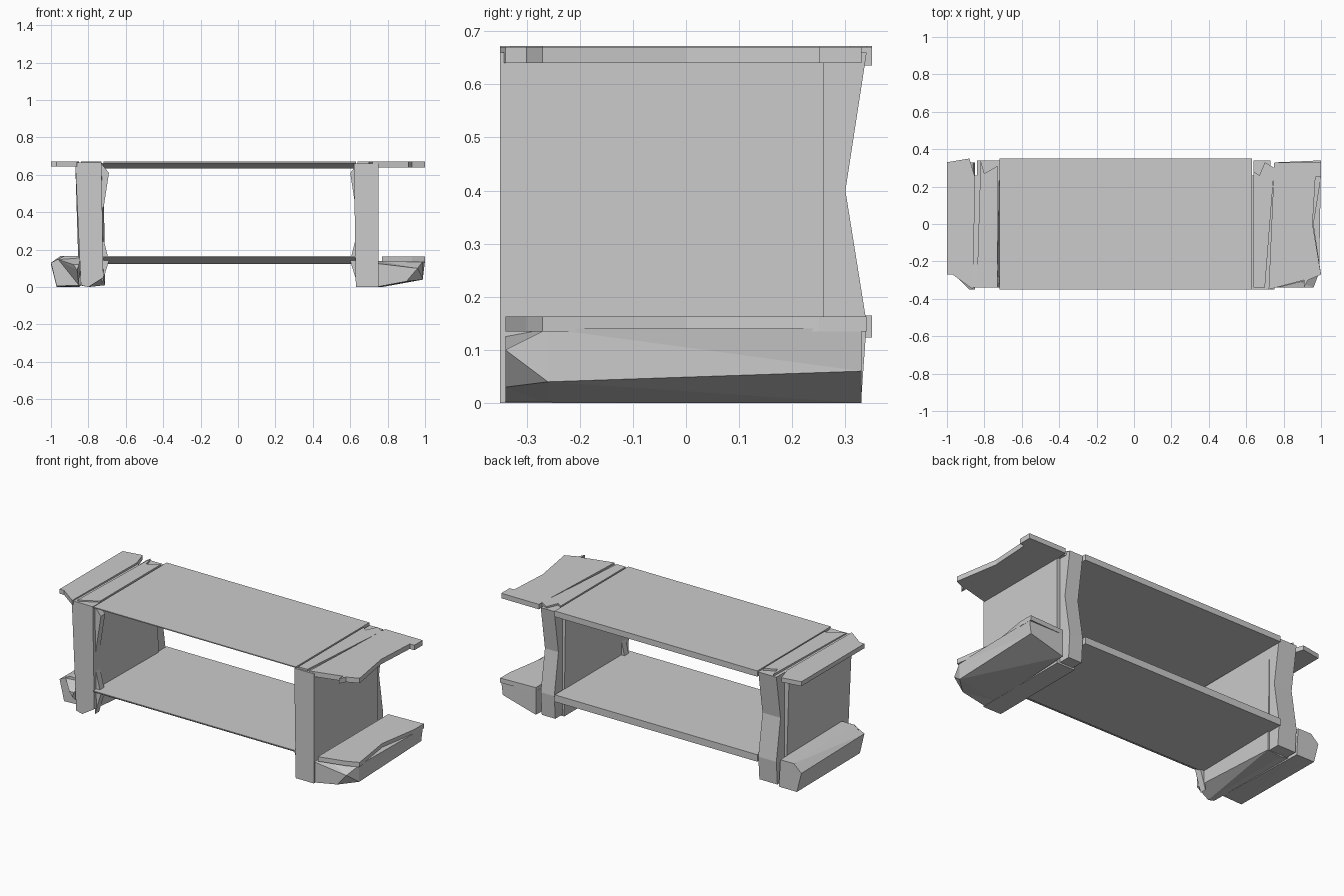
import bpy, bmesh

if "Cube" in bpy.data.objects:
    bpy.data.objects.remove(bpy.data.objects["Cube"])

grey = bpy.data.materials.new("plain grey")
grey.use_nodes = True
colour = (0.6, 0.6, 0.6, 1)
grey.diffuse_color = colour
grey.node_tree.nodes["Principled BSDF"].inputs["Base Color"].default_value = colour


def loft(name, rings):
    """Closed flat-shaded solid through rings of matching points."""
    bm = bmesh.new()
    loops = [[bm.verts.new(p) for p in ring] for ring in rings]
    n = len(loops[0])
    bm.faces.new(loops[0])
    bm.faces.new(loops[-1][::-1])
    for a, b in zip(loops, loops[1:]):
        for i in range(n):
            j = (i + 1) % n
            bm.faces.new((a[i], b[i], b[j], a[j]))
    bmesh.ops.recalc_face_normals(bm, faces=bm.faces)
    bmesh.ops.triangulate(bm, faces=[f for f in bm.faces if len(f.verts) > 3])
    mesh = bpy.data.meshes.new(name)
    bm.to_mesh(mesh)
    bm.free()
    mesh.materials.append(grey)
    obj = bpy.data.objects.new(name, mesh)
    bpy.context.collection.objects.link(obj)
    return obj


def along_y(name, *sections):
    """Each section is a y position and a profile of (x, z) points."""
    return loft(name, [[(x, y, z) for x, z in prof] for y, prof in sections])


def plate(name, outline, low, high):
    """Flat board from an (x, y) outline."""
    return loft(name, [[(x, y, z) for x, y in outline] for z in (low, high)])


# Long boards between the legs: thin front lip, deeper back edge
for name, top, drop in (("top_board", 0.67, 0.035), ("lower_shelf", 0.165, 0.042)):
    low = top - drop
    along_y(name,
            (-0.35, [(-0.72, top - 0.006), (0.63, top - 0.006), (0.63, top), (-0.72, top)]),
            (-0.29, [(-0.72, low), (0.63, low), (0.63, top), (-0.72, top)]),
            (0.35, [(-0.72, low), (0.63, low), (0.63, top), (-0.72, top)]))

# Upright side panels, pinched in at the back
left = [(-0.87, 0.665), (-0.73, 0.665), (-0.72, 0.05), (-0.80, 0.0), (-0.84, 0.01)]
along_y("left_panel",
        (-0.34, left),
        (0.26, [(-0.87, 0.66), (-0.72, 0.66), (-0.71, 0.01), (-0.80, 0.0), (-0.85, 0.01)]))
right = [(0.62, 0.66), (0.75, 0.66), (0.75, 0.0), (0.63, 0.0)]
along_y("right_panel", (-0.35, right), (0.26, right))
for name, inner, outer in (("left_back_edge", -0.72, -0.84), ("right_back_edge", 0.64, 0.73)):
    loft(name, [[(inner, 0.24, z), (outer, 0.24, z), (outer, y, z), (inner, y, z)]
                for z, y in ((0.01, 0.33), (0.15, 0.34), (0.4, 0.30), (0.66, 0.34))])

# Inner corner flares beside each panel
for name, x0, x1 in (("left", -0.73, -0.69), ("right", 0.64, 0.60)):
    loft(name + "_upper_flare", [[(x0, y, 0.66), (x1, y, 0.61), (x0, y, 0.35)]
                                 for y in (-0.32, -0.28)])
    loft(name + "_lower_flare", [[(x0, y, 0.01), (x1, y, 0.14), (x0, y, 0.3)]
                                 for y in (-0.32, -0.28)])

# Overhanging top ends with ragged outlines
plate("left_top_end",
      [(-1, -0.27), (-0.97, -0.27), (-0.86, -0.35), (-0.85, 0.25), (-0.88, 0.35), (-1, 0.33)],
      0.645, 0.672)
plate("right_top_end",
      [(0.72, -0.35), (0.91, -0.30), (0.91, -0.34), (0.93, -0.30), (1, -0.27),
       (0.955, 0.0), (0.97, 0.25), (1, 0.25), (1, 0.33), (0.75, 0.33)],
      0.64, 0.67)
plate("left_top_cap", [(-0.84, -0.33), (-0.73, -0.27), (-0.73, 0.31), (-0.80, 0.27), (-0.82, 0.34)],
      0.65, 0.672)
plate("right_top_cap", [(0.64, -0.34), (0.70, -0.34), (0.75, 0.30), (0.70, 0.33), (0.67, 0.26), (0.64, 0.28)],
      0.645, 0.67)

# Chunky foot blocks with sloping undersides
along_y("right_foot",
        (-0.34, [(0.74, 0.0), (0.90, 0.03), (0.96, 0.10), (0.75, 0.125)]),
        (-0.26, [(0.74, 0.0), (0.99, 0.04), (0.99, 0.14), (0.75, 0.14)]),
        (0.33, [(0.77, 0.0), (0.99, 0.06), (1.0, 0.14), (0.77, 0.14)]))
plate("right_foot_board",
      [(0.77, -0.34), (0.93, -0.30), (1, -0.27), (0.96, 0.0), (1, 0.25), (1, 0.34), (0.77, 0.33)],
      0.135, 0.163)
along_y("left_foot",
        (-0.27, [(-0.97, 0.005), (-0.84, 0.01), (-0.85, 0.165), (-0.93, 0.165), (-1, 0.13)]),
        (0.33, [(-0.97, 0.0), (-0.85, 0.0), (-0.86, 0.165), (-0.95, 0.165), (-1, 0.12)]))
loft("left_foot_spur", [[(-0.84, -0.26, 0.16), (-0.97, -0.26, 0.15), (-0.85, -0.26, 0.0)],
                        [(-0.85, -0.35, 0.12), (-0.88, -0.35, 0.12), (-0.86, -0.35, 0.09)]])
